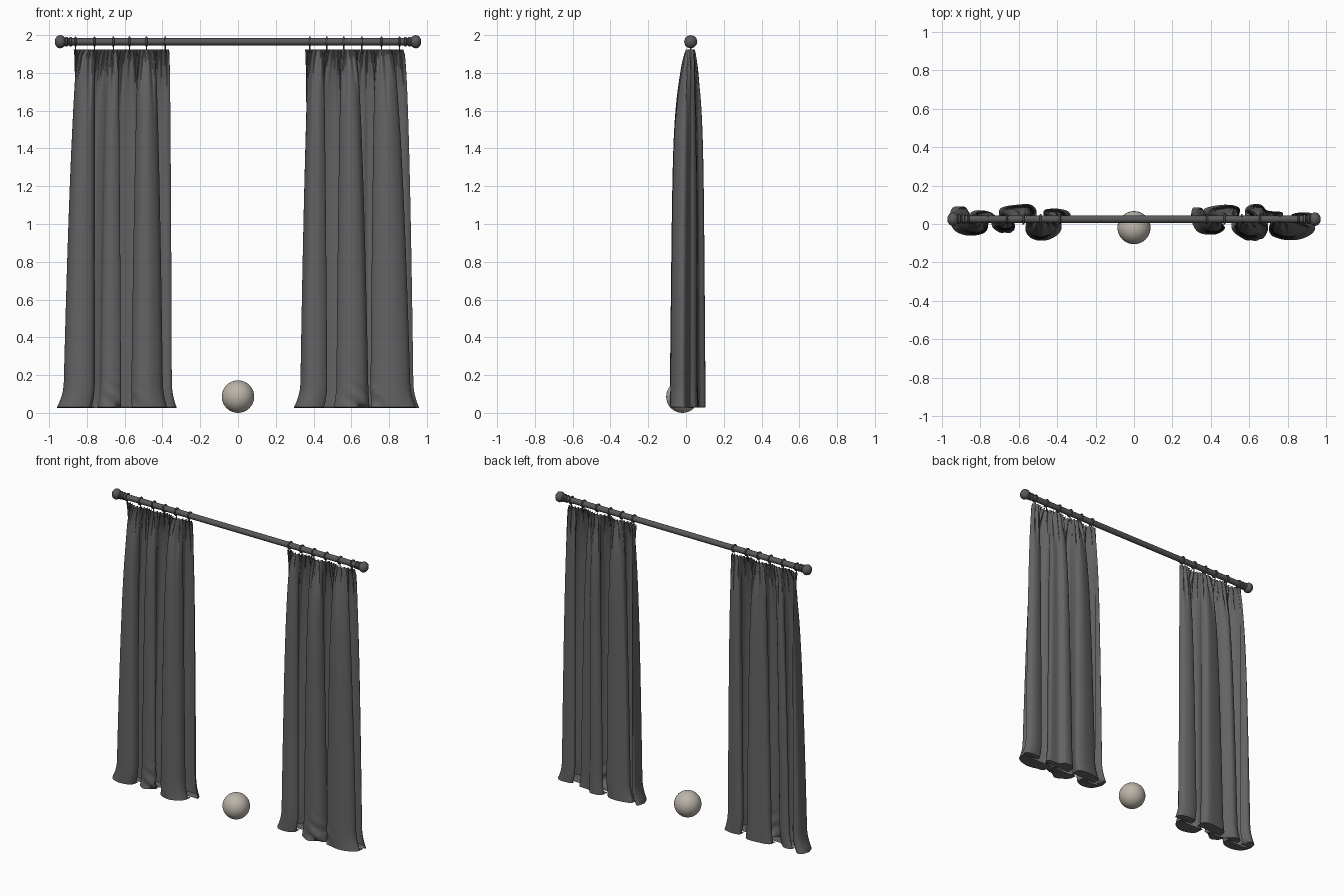
import bpy, bmesh, math
from mathutils import Vector

if "Cube" in bpy.data.objects:
    bpy.data.objects.remove(bpy.data.objects["Cube"])


def material(name, color):
    m = bpy.data.materials.new(name)
    m.use_nodes = True
    m.diffuse_color = (*color, 1)
    m.node_tree.nodes["Principled BSDF"].inputs["Base Color"].default_value = (*color, 1)
    return m


CLOTH = material("charcoal cloth", (0.125, 0.125, 0.13))
METAL = material("dark metal", (0.1, 0.1, 0.105))
IVORY = material("warm ivory", (0.5, 0.46, 0.4))
ROD_Y, ROD_Z = 0.025, 1.965
TOP, HEM = 1.925, 0.03


def add_mesh(name, bm, mat, angle=40):
    mesh = bpy.data.meshes.new(name)
    bm.to_mesh(mesh)
    bm.free()
    mesh.materials.append(mat)
    ob = bpy.data.objects.new(name, mesh)
    bpy.context.collection.objects.link(ob)
    bpy.ops.object.select_all(action="DESELECT")
    ob.select_set(True)
    bpy.context.view_layer.objects.active = ob
    bpy.ops.object.shade_smooth_by_angle(angle=math.radians(angle))
    return ob


def grid_faces(bm, rows, closed=False):
    for a, b in zip(rows, rows[1:]):
        n = len(a)
        for i in range(n if closed else n - 1):
            j = (i + 1) % n
            bm.faces.new((a[i], a[j], b[j], b[i]))


def lathe_x(name, profile, mat, sides=12):
    # Turn a list of (x, radius) around the rod axis
    bm = bmesh.new()
    rows = []
    for x, r in profile:
        rows.append([bm.verts.new((x, ROD_Y + r * math.cos(k * math.tau / sides),
                                   ROD_Z + r * math.sin(k * math.tau / sides)))
                     for k in range(sides)])
    grid_faces(bm, rows, closed=True)
    bm.faces.new(rows[0])
    bm.faces.new(rows[-1])
    bmesh.ops.recalc_face_normals(bm, faces=bm.faces)
    return add_mesh(name, bm, mat)


def spline(points, u):
    # Smooth path through the fold points
    n = len(points) - 1
    i = min(int(u * n), n - 1)
    t = u * n - i
    p = [Vector(points[max(0, min(n, i + k))]) for k in (-1, 0, 1, 2)]
    return 0.5 * (2 * p[1] + (p[2] - p[0]) * t
                  + (2 * p[0] - 5 * p[1] + 4 * p[2] - p[3]) * t * t
                  + (3 * p[1] - p[0] - 3 * p[2] + p[3]) * t ** 3)


def curtain(name, folds, top_left, top_right, bunch_x):
    cols, levels = 340, 70
    mid = (folds[0][0] + folds[-1][0]) / 2
    bm = bmesh.new()
    rows = []
    for k in range(levels + 1):
        t = k / levels
        z = TOP + (HEM - TOP) * t
        sway = 0.12 + 0.7 * (1 - math.exp(-t / 0.1)) + 0.18 * t
        spread = t ** 0.45
        foot = max(0, 1 - (z - HEM) / 0.13) ** 2
        row = []
        for c in range(cols + 1):
            u = c / cols
            p = spline(folds, u)
            even = top_left + (top_right - top_left) * u
            x = even + (p.x - even) * spread
            y = ROD_Y + (p.y - ROD_Y) * sway
            # Gathered heading: narrow pleats that die out at varied lengths
            fade = 0.14 + 0.07 * math.sin(u * 81) + 0.04 * math.sin(u * 183)
            gather = math.exp(-((TOP - z) / fade) ** 2)
            y += 0.012 * gather * math.sin(u * math.tau * 24 + math.sin(u * 19))
            # Cloth spreads and crumples where it meets the floor
            x += (x - mid) * 0.1 * foot
            crumple = math.exp(-((x - bunch_x) / 0.08) ** 2) * max(0, 1 - (z - HEM) / 0.2)
            if p.y < ROD_Y:
                y += 0.018 * crumple * math.sin(z * 70 + (x - bunch_x) * 45)
            row.append(bm.verts.new((x, y, z)))
        rows.append(row)
    # Hem tucked under on the floor
    rows.append([bm.verts.new((v.co.x, ROD_Y + (v.co.y - ROD_Y) * 0.1, HEM - 0.003))
                 for v in rows[-1]])
    grid_faces(bm, rows)
    return add_mesh(name, bm, CLOTH, 70)


# Curtains: plan of the folds, from -x to +x
curtain("right_curtain",
        [(-.85, .05), (-.88, .09), (-.915, .08), (-.925, .02), (-.9, -.035),
         (-.84, -.06), (-.775, -.045), (-.76, 0), (-.81, .03), (-.825, .06),
         (-.78, .07), (-.735, .03), (-.72, -.02), (-.67, -.04), (-.62, -.02),
         (-.64, .02), (-.69, .05), (-.68, .085), (-.61, .1), (-.54, .1),
         (-.515, .06), (-.55, .02), (-.565, -.03), (-.53, -.075), (-.47, -.085),
         (-.41, -.05), (-.4, 0), (-.46, .03), (-.47, .07), (-.42, .08),
         (-.365, .065), (-.35, .03)],
        -0.87, -0.365, -0.62)
curtain("left_curtain",
        [(.37, .05), (.355, .08), (.335, .08), (.33, .02), (.36, -.04),
         (.42, -.055), (.47, -.03), (.46, 0), (.4, .03), (.385, .07),
         (.42, .09), (.5, .1), (.55, .08), (.54, .03), (.52, -.02),
         (.55, -.06), (.61, -.08), (.67, -.06), (.69, -.01), (.63, .03),
         (.585, .07), (.61, .1), (.66, .1), (.69, .07), (.76, .06),
         (.75, .02), (.705, -.01), (.71, -.05), (.77, -.08), (.84, -.08),
         (.9, -.05), (.91, -.01), (.83, .025), (.82, .05), (.87, .06),
         (.91, .05), (.93, .02)],
        0.355, 0.875, 0.66)

# Rod and finials
lathe_x("curtain_rod", [(-0.93, 0.019), (0.93, 0.019)], METAL)
FINIAL = [(.878, .019), (.882, .025), (.89, .025), (.894, .02), (.9, .02),
          (.904, .026), (.912, .026), (.916, .02), (.922, .027), (.932, .034),
          (.944, .035), (.956, .031), (.965, .02), (.97, .01)]
for side, s in (("left", 1), ("right", -1)):
    lathe_x(side + "_finial", [(s * x, r) for x, r in FINIAL], METAL)

# Rings around the rod, each with a thin hook down to the heading
RINGS = {"right": (-.86, -.76, -.66, -.575, -.485, -.385),
         "left": (.38, .47, .56, .655, .76, .855)}
for side, places in RINGS.items():
    for i, x in enumerate(places):
        bpy.ops.mesh.primitive_torus_add(
            location=(x, ROD_Y, ROD_Z), rotation=(0, math.pi / 2, 0),
            major_radius=0.023, minor_radius=0.005, major_segments=20, minor_segments=8)
        ring = bpy.context.object
        ring.name = f"{side}_ring_{i + 1}"
        bpy.ops.mesh.primitive_cylinder_add(
            vertices=8, radius=0.003, depth=0.04, location=(x, ROD_Y, 1.925))
        hook = bpy.context.object
        hook.name = f"{side}_hook_{i + 1}"
        for ob in (ring, hook):
            ob.data.materials.append(METAL)
            ob.data.polygons.foreach_set("use_smooth", [True] * len(ob.data.polygons))

# Ball on the floor
bpy.ops.mesh.primitive_uv_sphere_add(segments=32, ring_count=16, radius=0.086,
                                     location=(0, -0.019, 0.086))
ball = bpy.context.object
ball.name = "floor_ball"
ball.data.materials.append(IVORY)
bpy.ops.object.shade_smooth_by_angle(angle=math.radians(40))
